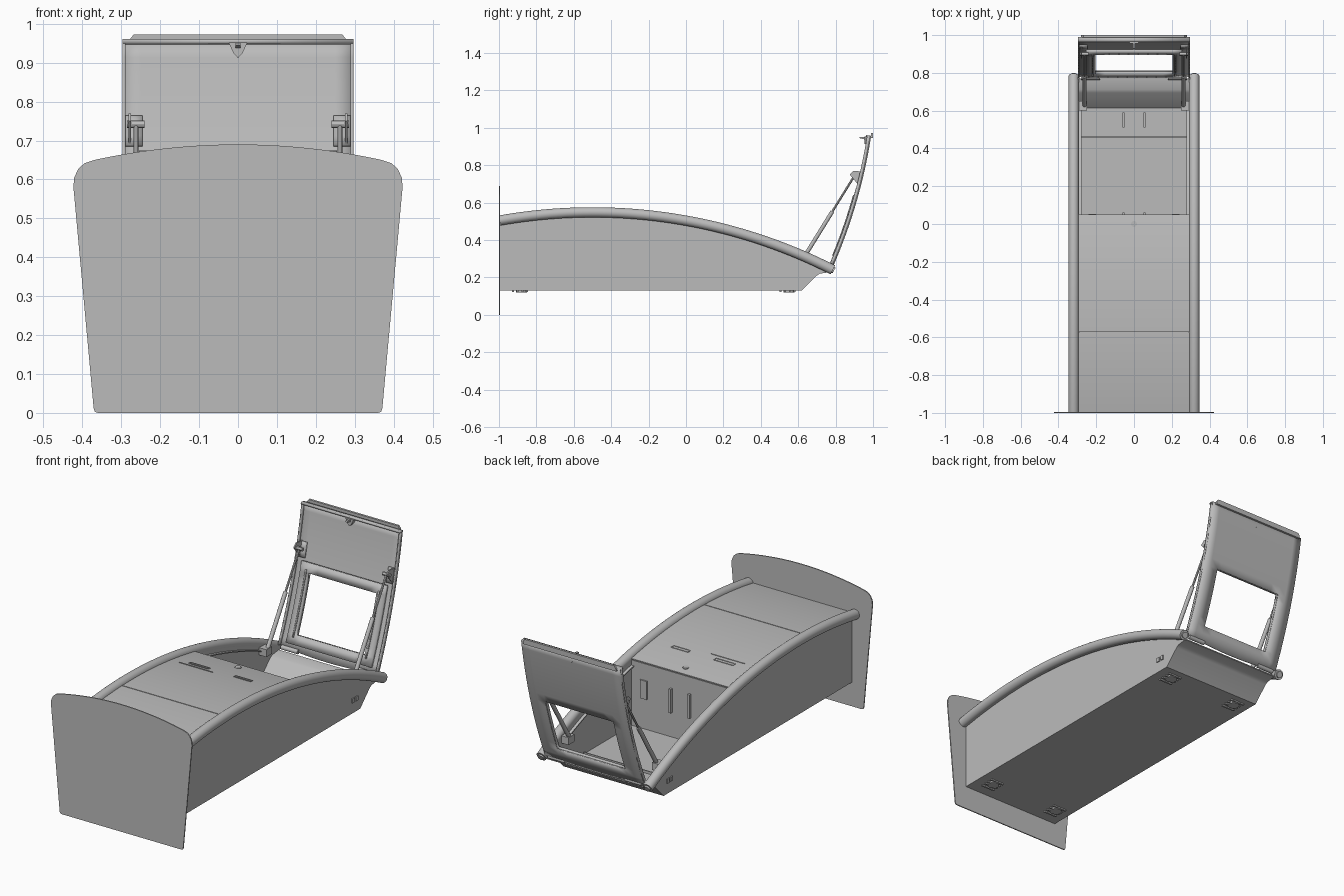
import bpy, bmesh, math
from mathutils import Vector

cube = bpy.data.objects.get("Cube")
if cube:
    bpy.data.objects.remove(cube)

grey = bpy.data.materials.new("plain_grey")
grey.use_nodes = True
grey.diffuse_color = (0.5, 0.5, 0.5, 1)
grey.node_tree.nodes["Principled BSDF"].inputs["Base Color"].default_value = (0.5, 0.5, 0.5, 1)


def finish(name, bm):
    """Turn a bmesh into a grey object, smooth below 30 degrees."""
    bmesh.ops.recalc_face_normals(bm, faces=bm.faces)
    mesh = bpy.data.meshes.new(name)
    bm.to_mesh(mesh)
    bm.free()
    mesh.materials.append(grey)
    for p in mesh.polygons:
        p.use_smooth = True
    mesh.set_sharp_from_angle(angle=math.radians(30))
    ob = bpy.data.objects.new(name, mesh)
    bpy.context.collection.objects.link(ob)
    return ob


def prism(name, outline, axis, a, b):
    """Extrude a 2D outline from a to b; axis x uses (y, z), y uses (x, z), z uses (x, y)."""
    place = {"x": lambda p, h: (h, p[0], p[1]),
             "y": lambda p, h: (p[0], h, p[1]),
             "z": lambda p, h: (p[0], p[1], h)}[axis]
    bm = bmesh.new()
    low = [bm.verts.new(place(p, a)) for p in outline]
    high = [bm.verts.new(place(p, b)) for p in outline]
    bm.faces.new(low)
    bm.faces.new(high)
    n = len(outline)
    for i in range(n):
        j = (i + 1) % n
        bm.faces.new((low[i], low[j], high[j], high[i]))
    return finish(name, bm)


def box(name, x, y, z):
    return prism(name, [(x[0], y[0]), (x[1], y[0]), (x[1], y[1]), (x[0], y[1])], "z", *z)


def pipe(name, points, radius, sides=20):
    """Sweep a round section along a path lying in a plane of constant x."""
    bm = bmesh.new()
    pts = [Vector(p) for p in points]
    rings = []
    for i, p in enumerate(pts):
        along = (pts[min(i + 1, len(pts) - 1)] - pts[max(i - 1, 0)]).normalized()
        side = Vector((1, 0, 0))
        if abs(along.x) > 0.9:
            side = Vector((0, 1, 0))
        up = side.cross(along).normalized()
        angles = [math.tau * k / sides for k in range(sides)]
        rings.append([bm.verts.new(p + radius * (math.cos(t) * side + math.sin(t) * up)) for t in angles])
    for r, s in zip(rings, rings[1:]):
        for k in range(sides):
            m = (k + 1) % sides
            bm.faces.new((r[k], r[m], s[m], s[k]))
    bm.faces.new(rings[0])
    bm.faces.new(rings[-1])
    return finish(name, bm)


def arch(y, drop=0.0):
    """Height of the bowed top line at a given y."""
    r = 2.84
    return 0.548 - r + math.sqrt(r * r - (y + 0.5) ** 2) - drop


def span(a, b, n):
    return [a + (b - a) * i / n for i in range(n + 1)]


def bowed_sheet(name, x, y, drop, thick=0.006):
    ys = span(y[0], y[1], 24)
    outline = [(v, arch(v, drop)) for v in ys] + [(v, arch(v, drop + thick)) for v in reversed(ys)]
    return prism(name, outline, "x", *x)


# Front end plate with rounded shoulders and a crowned top
half = [(0.36, 0), (0.368, 0.003), (0.371, 0.012), (0.423, 0.58), (0.421, 0.605),
        (0.41, 0.628), (0.394, 0.642), (0.37, 0.65)]
half += [(x, 0.69 - 0.04 * (x / 0.37) ** 2) for x in span(0.37, 0, 12)[1:]]
prism("front_plate", half + [(-x, z) for x, z in reversed(half[:-1])], "y", -1, -0.994)
for x, z in ((0.193, 0.448), (-0.193, 0.152)):
    pipe("plate_bolt", [(x, -1.0, z), (x, -0.985, z)], 0.006, 10)

# Body shell: sides, floor, sloped tail, bulkhead
W = 0.3
tail = [(0.77, 0.228), (0.715, 0.22), (0.7, 0.21), (0.62, 0.13)]
side = [(y, arch(y)) for y in span(-0.996, 0.765, 32)] + tail + [(-0.996, 0.13)]
for s in (-1, 1):
    prism("side_wall", side, "x", s * W, s * (W - 0.006))
box("floor", (-W, W), (-0.996, 0.62), (0.13, 0.136))
prism("sloped_tail", tail + [(0.615, 0.137), (0.695, 0.217), (0.712, 0.227), (0.77, 0.234)],
      "x", -W, W)
box("bulkhead", (-W, W), (0.04, 0.046), (0.13, 0.49))

# Bowed deck in two panels, with recessed hand slots and a lock
bowed_sheet("front_deck", (-0.297, 0.297), (-0.994, -0.577), -0.006)
bowed_sheet("rear_deck", (-0.297, 0.297), (-0.573, 0.05), -0.006)
bowed_sheet("deck_seam", (-0.297, 0.297), (-0.59, -0.56), 0.002)
for x0, x1 in ((-0.2, -0.085), (0.07, 0.17)):
    for y in (-0.137, -0.119):
        bowed_sheet("slot_edge", (x0, x1), (y - 0.002, y + 0.002), -0.009)
    for x in (x0, x1):
        bowed_sheet("slot_end", (x - 0.002, x + 0.002), (-0.137, -0.119), -0.009)
bowed_sheet("slot_tray_edge", (-0.24, -0.04), (-0.162, -0.158), -0.009)
pipe("deck_lock", [(0, 0, arch(0)), (0, 0, arch(0, -0.01))], 0.016)

# Side tubes and the ledges below them around the opening
for s in (-1, 1):
    pipe("side_tube", [(s * 0.319, y, arch(y)) for y in span(-0.995, 0.785, 40)], 0.027, 24)
    bowed_sheet("opening_ledge", sorted((s * 0.278, s * 0.297)), (0.05, 0.62), 0.03)
    pipe("tube_end_ring", [(s * 0.319, 0.78, arch(0.78)), (s * 0.319, 0.792, arch(0.792))], 0.017)

# Fittings on bulkhead and floor
for s in (-1, 1):
    box("bulkhead_rib", sorted((s * 0.05, s * 0.062)), (0.046, 0.06), (0.27, 0.4))
    box("bulkhead_plate", sorted((s * 0.2, s * 0.24)), (0.046, 0.053), (0.3, 0.4))
    box("floor_rib", sorted((s * 0.05, s * 0.06)), (0.51, 0.59), (0.136, 0.145))
    for y in (-0.88, 0.55):
        for k in range(4):
            box("foot_slat", sorted((s * 0.17, s * 0.25)), (y - 0.05 + k * 0.025, y - 0.04 + k * 0.025), (0.123, 0.13))
        pipe("foot_disc", [(s * 0.21, y, 0.12), (s * 0.21, y, 0.132)], 0.03)
    for y in (0.555, 0.585):
        box("side_catch", sorted((s * W, s * (W + 0.006))), (y - 0.008, y + 0.01), (0.188, 0.212))
box("floor_edge", (-0.29, 0.29), (0.458, 0.464), (0.136, 0.15))


def lid_point(x, t, depth):
    """Point on the raised lid; depth goes toward the inner face."""
    a, b = Vector((0, 0.785, 0.255)), Vector((0, 0.99, 0.955))
    u = (b - a).normalized()
    out = Vector((0, u.z, -u.y))
    return a + (b - a) * t + out * (0.094 * t * (1 - t) - depth) + Vector((x, 0, 0))


def lid_sheet(name, xs, ts, depth, thick, hole=None, bulge=0.0):
    """Curved lid panel, optionally with a rectangular window cut out."""
    bm = bmesh.new()
    grid = [[bm.verts.new(lid_point(x, t - (bulge * (1 - (x / xs[0]) ** 2) if i == 0 else 0), depth))
             for x in xs] for i, t in enumerate(ts)]
    for i in range(len(ts) - 1):
        for j in range(len(xs) - 1):
            mx, mt = (xs[j] + xs[j + 1]) / 2, (ts[i] + ts[i + 1]) / 2
            if hole and abs(mx) < hole[0] and hole[1] < mt < hole[2]:
                continue
            bm.faces.new((grid[i][j], grid[i][j + 1], grid[i + 1][j + 1], grid[i + 1][j]))
    ob = finish(name, bm)
    mod = ob.modifiers.new("thickness", "SOLIDIFY")
    mod.thickness, mod.offset = thick, 0
    return ob


# Raised lid: skin, window frame, flanges
hole = (0.205, 0.1, 0.53)
cols = span(-0.205, 0.205, 8)
low, mid, high = [0, 0.05], span(0.1, 0.53, 8), span(0.53, 1, 8)[1:]
lid_sheet("lid_skin", [-0.297, -0.25] + cols + [0.25, 0.297], low + mid + high, 0.003, 0.006, hole, 0.025)
lid_sheet("window_frame", [-0.255] + cols + [0.255], [0.03] + mid + [0.6], 0.014, 0.018, hole)
for s in (-1, 1):
    lid_sheet("lid_flange", sorted((s * 0.289, s * 0.297)), span(0, 1, 16), 0.012, 0.02)
    lid_sheet("frame_bead", sorted((s * 0.215, s * 0.222)), span(0.08, 0.55, 8), 0.025, 0.006)
lid_sheet("lid_top_flange", [-0.297, 0.297], [0.985, 1], 0.014, 0.026)
prism("lid_top_lip", [(-0.28, 0.945), (0.28, 0.945), (0.278, 0.96), (0.268, 0.973),
                      (-0.268, 0.973), (-0.278, 0.96)], "y", 0.988, 1)

# Latch at the lid's free edge
prism("latch_body", [(-0.024, 0.952), (0.024, 0.952), (0.012, 0.925), (0, 0.912), (-0.012, 0.925)], "y", 0.955, 0.985)
prism("latch_hook", [(0.925, 0.945), (0.965, 0.935), (0.97, 0.95), (0.93, 0.951)], "x", -0.006, 0.006)

# Gas struts with brackets, and hinges
for s in (-1, 1):
    x = s * 0.262
    foot, head = Vector((x, 0.62, 0.29)), Vector((x, 0.9, 0.742))
    pipe("strut_cylinder", [foot, foot.lerp(head, 0.58)], 0.011, 14)
    pipe("strut_rod", [foot.lerp(head, 0.55), head], 0.006, 12)
    pipe("strut_pin", [(s * 0.24, 0.9, 0.742), (s * 0.285, 0.9, 0.742)], 0.01, 12)
    box("strut_foot", sorted((s * 0.25, s * 0.297)), (0.6, 0.65), (0.27, 0.31))
    prism("lid_bracket", [(0.875, 0.75), (0.895, 0.77), (0.95, 0.765), (0.935, 0.69), (0.925, 0.69)],
          "x", s * 0.275, s * 0.281)
    lid_sheet("bracket_base", sorted((s * 0.245, s * 0.289)), span(0.62, 0.73, 3), 0.009, 0.008)
    pipe("hinge_pin", [(s * 0.18, 0.775, 0.25), (s * 0.28, 0.775, 0.25)], 0.012, 14)
